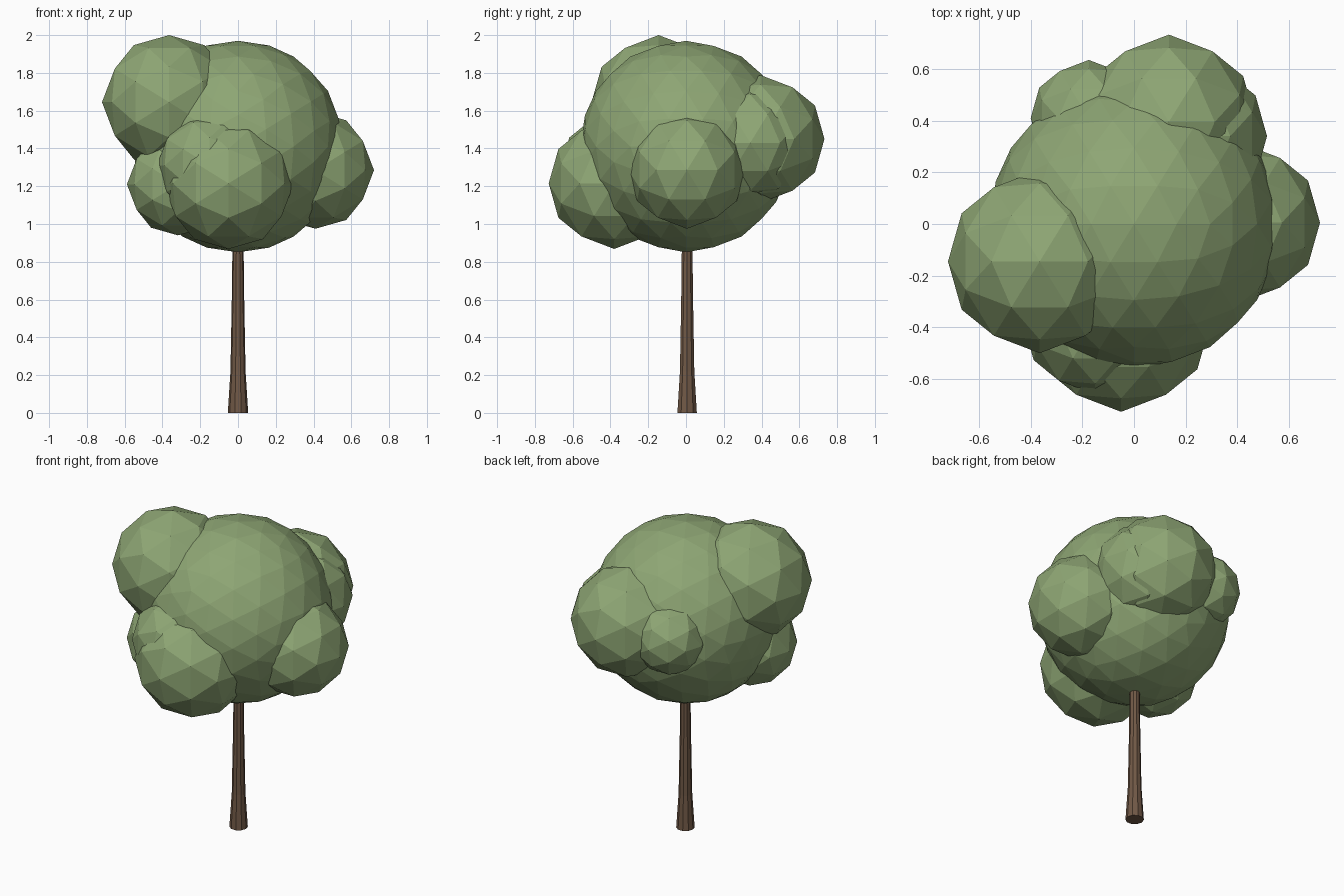
import bpy, bmesh, math
from mathutils import Vector

if "Cube" in bpy.data.objects:
    bpy.data.objects.remove(bpy.data.objects["Cube"])


def material(name, rgb):
    m = bpy.data.materials.new(name)
    m.diffuse_color = (*rgb, 1)
    m.use_nodes = True
    m.node_tree.nodes["Principled BSDF"].inputs["Base Color"].default_value = m.diffuse_color
    return m


LEAF = material("leaf green", (0.27, 0.38, 0.175))
BARK = material("bark brown", (0.165, 0.100, 0.062))


def finish(name, bm, mat):
    bmesh.ops.recalc_face_normals(bm, faces=bm.faces[:])
    me = bpy.data.meshes.new(name)
    bm.to_mesh(me)
    bm.free()
    me.materials.append(mat)
    ob = bpy.data.objects.new(name, me)
    bpy.context.collection.objects.link(ob)
    return ob


def leaf_ball(name, centre, radius, cuts):
    """Faceted ball: an axis-aligned icosahedron, subdivided and rounded."""
    t = (1 + math.sqrt(5)) / 2
    bm = bmesh.new()
    for a in (-1, 1):
        for b in (-t, t):
            for co in ((a, 0, b), (b, a, 0), (0, b, a)):
                bm.verts.new(co)
    bmesh.ops.convex_hull(bm, input=bm.verts[:])
    bmesh.ops.subdivide_edges(bm, edges=bm.edges[:], cuts=cuts, use_grid_fill=True)
    for v in bm.verts:
        v.co = v.co.normalized() * radius + Vector(centre)
    return finish(name, bm, LEAF)


# Crown: one large finer ball with coarser clumps pushed into it
leaf_ball("crown_main", (0, 0, 1.41), 0.56, 3)
clumps = {
    "crown_upper_left": ((-0.365, -0.145, 1.645), 0.355),
    "crown_front": ((-0.05, -0.38, 1.215), 0.347),
    "crown_right": ((0.41, 0.005, 1.285), 0.31),
    "crown_back": ((0.135, 0.395, 1.45), 0.338),
    "crown_back_left": ((-0.175, 0.41, 1.43), 0.225),
    "crown_back_right": ((0.215, 0.34, 1.43), 0.30),
    "crown_front_inner": ((-0.15, -0.38, 1.31), 0.28),
    "crown_lower_left": ((-0.318, -0.21, 1.21), 0.27),
}
for name, (centre, radius) in clumps.items():
    leaf_ball(name, centre, radius, 1)

# Trunk: tapered profile with a flared foot
SIDES = 10
bm = bmesh.new()
rings = []
for z, r in ((0, 0.054), (0.22, 0.040), (0.60, 0.033), (1.0, 0.028)):
    rings.append([bm.verts.new((r * math.cos(2 * math.pi * i / SIDES),
                                0.006 + r * math.sin(2 * math.pi * i / SIDES), z))
                  for i in range(SIDES)])
for lo, hi in zip(rings, rings[1:]):
    for i in range(SIDES):
        j = (i + 1) % SIDES
        bm.faces.new((lo[i], lo[j], hi[j], hi[i]))
bm.faces.new(rings[0][::-1])
bm.faces.new(rings[-1])
finish("trunk", bm, BARK)
